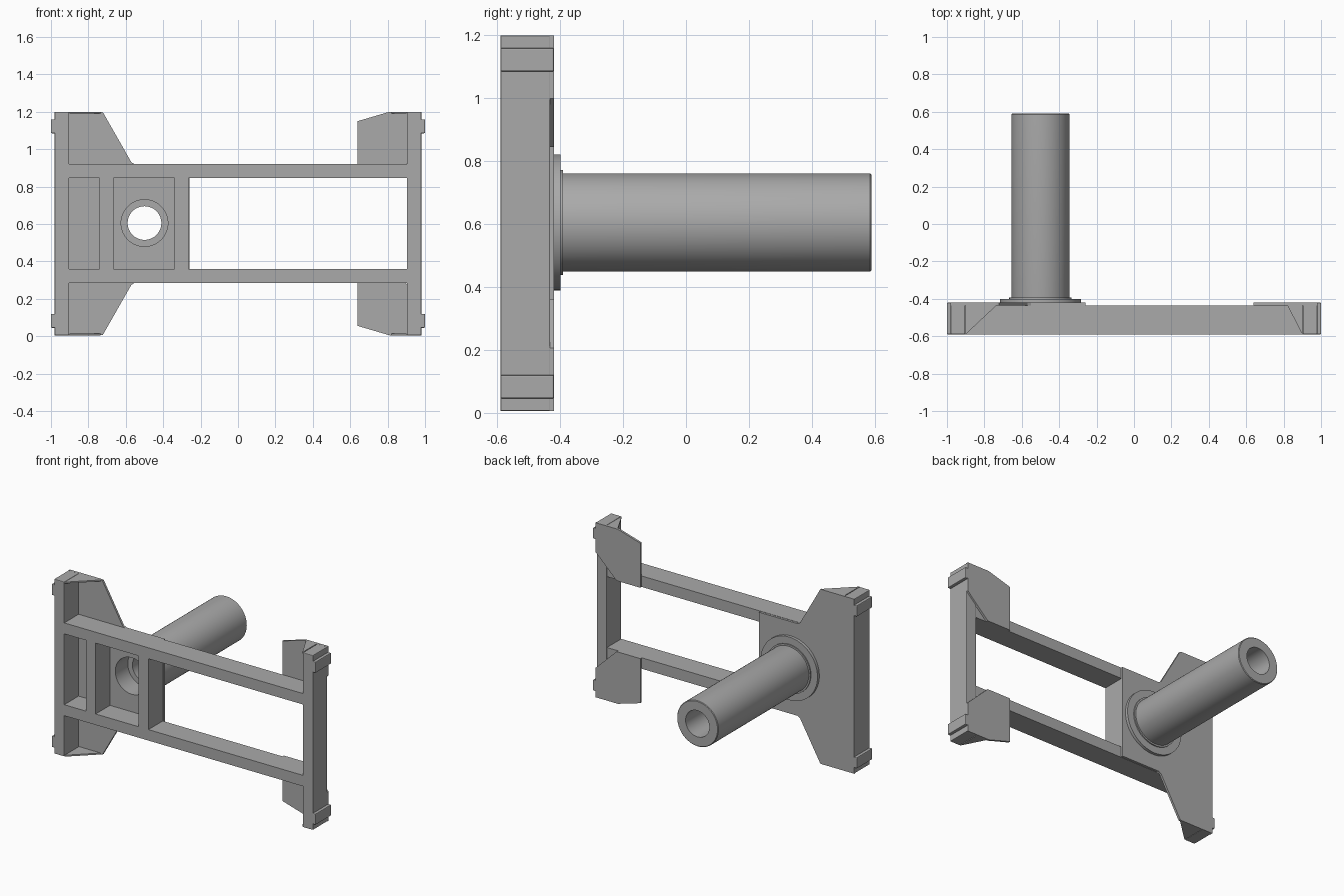
import bpy, bmesh, math
from mathutils import Matrix

if "Cube" in bpy.data.objects:
    bpy.data.objects.remove(bpy.data.objects["Cube"])

steel = bpy.data.materials.new("steel grey")
steel.use_nodes = True
GREY = (0.4, 0.4, 0.4, 1)
steel.diffuse_color = GREY
steel.node_tree.nodes["Principled BSDF"].inputs["Base Color"].default_value = GREY

FRONT, BACK, PLATE_BACK = -0.59, -0.435, -0.42
MID = 0.6025  # mirror height of the frame


def finish(name, bm, bevel=0):
    bmesh.ops.recalc_face_normals(bm, faces=bm.faces)
    mesh = bpy.data.meshes.new(name)
    bm.to_mesh(mesh)
    bm.free()
    mesh.materials.append(steel)
    obj = bpy.data.objects.new(name, mesh)
    bpy.context.collection.objects.link(obj)
    if bevel:
        mod = obj.modifiers.new("Bevel", 'BEVEL')
        mod.width = bevel
        mod.segments = 2
    return obj


def box(name, x0, x1, y0, y1, z0, z1, bevel=0):
    bm = bmesh.new()
    bmesh.ops.create_cube(bm, size=1)
    for v in bm.verts:
        v.co = ((x0, x1)[v.co.x > 0], (y0, y1)[v.co.y > 0], (z0, z1)[v.co.z > 0])
    return finish(name, bm, bevel)


def prism(name, points, depth):
    """Extrude a flat outline of 3D points along a vector."""
    bm = bmesh.new()
    face = bm.faces.new([bm.verts.new(p) for p in points])
    ext = bmesh.ops.extrude_face_region(bm, geom=[face])
    bmesh.ops.translate(bm, vec=depth,
                        verts=[g for g in ext["geom"] if isinstance(g, bmesh.types.BMVert)])
    return finish(name, bm)


def back_plate(name, outline):
    return prism(name, [(x, BACK, z) for x, z in outline], (0, PLATE_BACK - BACK, 0))


def flip(outline):
    return [(x, 2 * MID - z) for x, z in outline]


def lathe(name, profile, x, z, steps=64):
    """Spin a closed (radius, y) profile about an axis along y."""
    bm = bmesh.new()
    rings = []
    for i in range(steps):
        a = math.tau * i / steps
        rings.append([bm.verts.new((x + r * math.cos(a), y, z + r * math.sin(a)))
                      for r, y in profile])
    n = len(profile)
    for i in range(steps):
        a, b = rings[i], rings[(i + 1) % steps]
        for j in range(n):
            k = (j + 1) % n
            bm.faces.new((a[j], a[k], b[k], b[j]))
    obj = finish(name, bm)
    bpy.context.view_layer.objects.active = obj
    obj.select_set(True)
    bpy.ops.object.shade_smooth_by_angle(angle=math.radians(30))
    obj.select_set(False)
    return obj


# End posts and their wear pads
for side, s in (("right", -1), ("left", 1)):
    xs = sorted((0.903 * s, 0.98 * s))
    box(side + "_post", *xs, FRONT, BACK + 0.003, 0.005, 1.2, 0.004)
    xs = sorted((0.97 * s, s))
    for level, z in (("lower", 0.045), ("upper", 1.085)):
        box(f"{side}_{level}_pad", *xs, FRONT, PLATE_BACK, z, z + 0.075, 0.005)

# Horizontal rails
for level, z in (("lower", 0.285), ("upper", 0.845)):
    box(level + "_rail", -0.905, 0.905, FRONT, BACK, z, z + 0.075)

# Upright stiffeners between the rails
for name, x in (("outer", -0.74), ("inner", -0.34)):
    box(name + "_stiffener", x, x + 0.075, FRONT, BACK, 0.36, 0.845)

# Large mounting plate, drilled for the tube
upper = [(-0.26, 0.918), (-0.55, 0.918), (-0.57, 0.93), (-0.722, 1.197),
         (-0.735, 1.2), (-0.98, 1.2)]
mount = back_plate("mounting_plate", upper + flip(upper)[::-1])
bm = bmesh.new()
bmesh.ops.create_cone(bm, cap_ends=True, segments=64, radius1=0.125, radius2=0.125, depth=0.2,
                      matrix=Matrix.Translation((-0.5, BACK, 0.605)) @ Matrix.Rotation(math.pi / 2, 4, 'X'))
cutter = finish("hole_cutter", bm)
cutter.hide_render = True
cutter.hide_viewport = True
hole = mount.modifiers.new("Hole", 'BOOLEAN')
hole.operation = 'DIFFERENCE'
hole.object = cutter

# Corner plates on the far post
corner = [(0.64, 0.845), (0.82, 0.845), (0.98, 1.0), (0.98, 1.2), (0.81, 1.2), (0.64, 1.15)]
back_plate("upper_corner_plate", corner)
back_plate("lower_corner_plate", flip(corner))

# Thin gusset caps at the top and bottom of the posts
for side, x0, x1 in (("right", -0.9, -0.735), ("left", 0.9, 0.82)):
    for level, z in (("lower", 0.005), ("upper", 1.19)):
        prism(f"{side}_{level}_gusset",
              [(x0, FRONT, z), (x1, BACK, z), (x0, BACK, z)], (0, 0, 0.01))

# Flange and stepped hollow tube
lathe("flange", [(0.125, PLATE_BACK), (0.216, PLATE_BACK), (0.216, -0.4), (0.167, -0.4),
                 (0.167, -0.392), (0.125, -0.392)], -0.5, 0.605)
lathe("tube", [(0.125, BACK), (0.15, BACK), (0.156, -0.4), (0.156, 0.586), (0.152, 0.59),
               (0.09, 0.59), (0.09, -0.3), (0.125, -0.3)], -0.5, 0.605)
